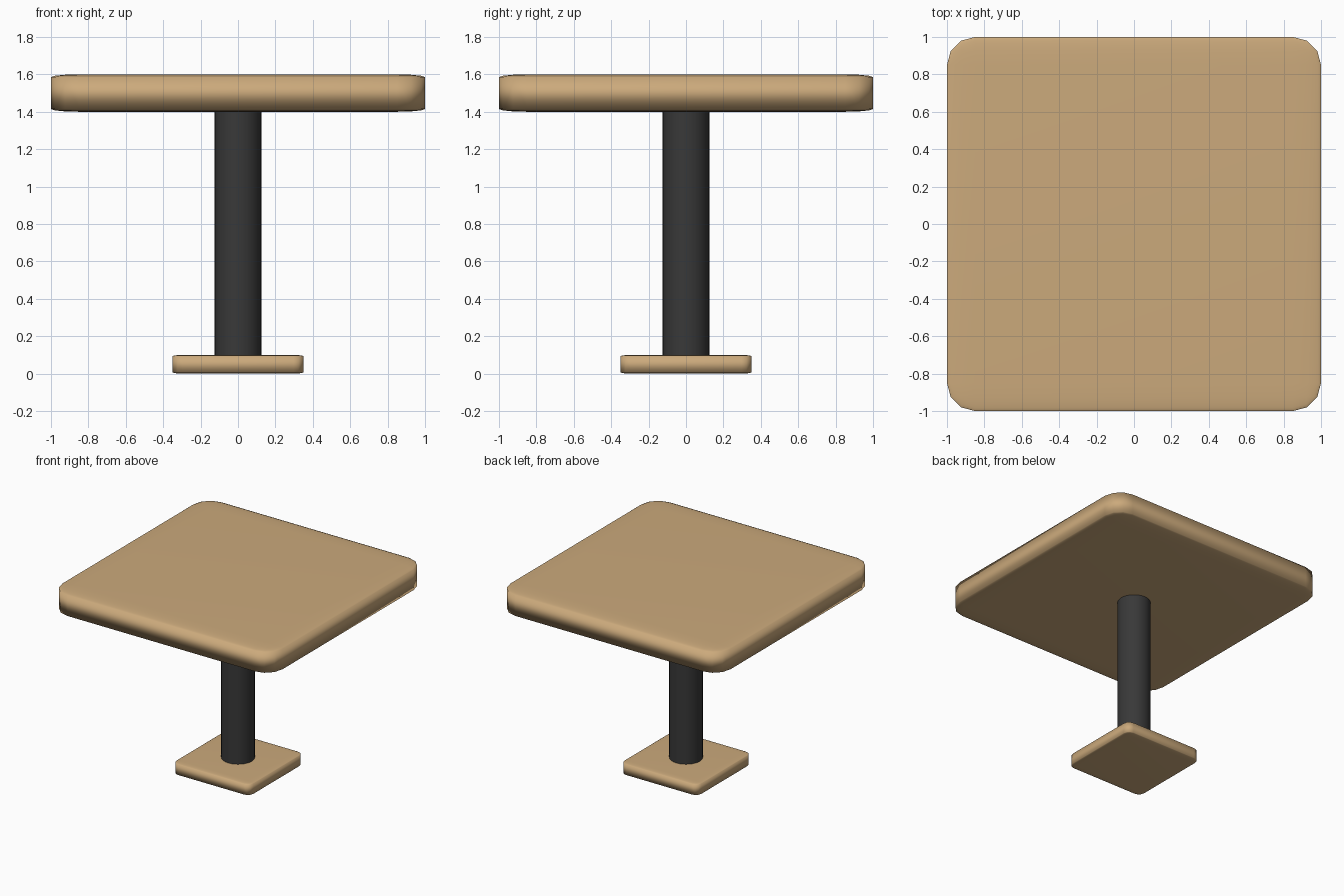
import bpy
import math

if "Cube" in bpy.data.objects:
    bpy.data.objects.remove(bpy.data.objects["Cube"])


def material(name, rgb):
    m = bpy.data.materials.new(name)
    m.diffuse_color = (*rgb, 1.0)
    m.use_nodes = True
    m.node_tree.nodes["Principled BSDF"].inputs["Base Color"].default_value = m.diffuse_color
    return m


wood = material("light_wood", (0.6, 0.4, 0.2))
dark = material("dark_metal", (0.04, 0.04, 0.04))


def slab(name, half, z0, z1):
    # Unit cube bevelled before scaling, so plan corners are round and rims shallow
    bpy.ops.mesh.primitive_cube_add(size=2, location=(0, 0, (z0 + z1) / 2))
    ob = bpy.context.object
    ob.name = name
    ob.scale = (half, half, (z1 - z0) / 2)
    bev = ob.modifiers.new("round_edges", 'BEVEL')
    bev.width = 0.15
    bev.segments = 3
    bev.limit_method = 'NONE'
    bpy.ops.object.shade_smooth()
    ob.data.materials.append(wood)
    return ob


# Table top and foot plate
slab("table_top", 1.0, 1.4, 1.6)
slab("base_plate", 0.35, 0.0, 0.1)

# Central column
bpy.ops.mesh.primitive_cylinder_add(vertices=32, radius=0.125, depth=1.3,
                                    location=(0, 0, 0.75))
column = bpy.context.object
column.name = "column"
bpy.ops.object.shade_smooth_by_angle(angle=math.radians(30))
column.data.materials.append(dark)
